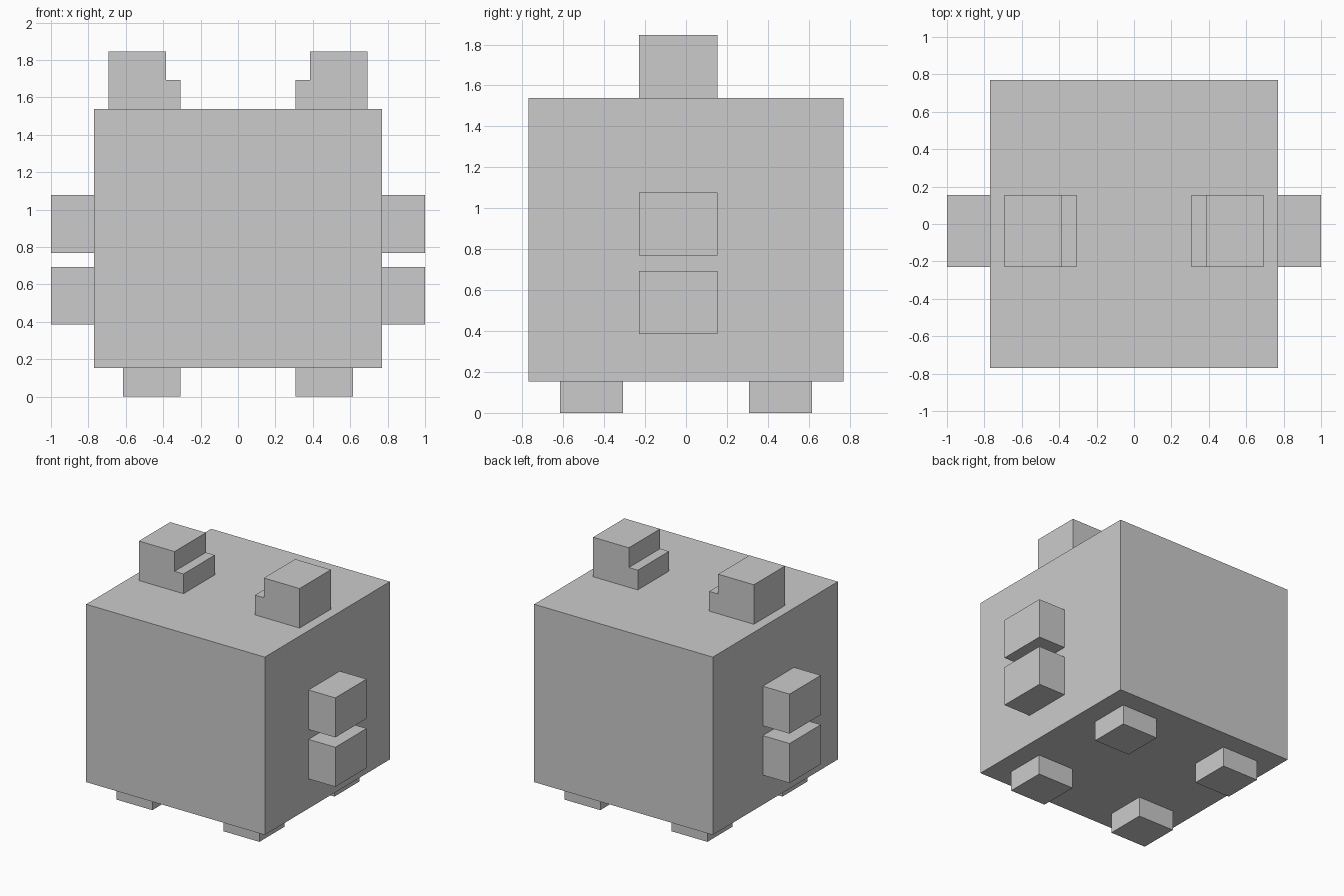
import bpy, bmesh

if "Cube" in bpy.data.objects:
    bpy.data.objects.remove(bpy.data.objects["Cube"])

U = 2 / 26  # one block unit: the model is 26 units wide


def prism(name, profile, y0, y1):
    """Extrude an x-z profile (in block units) from y0 to y1."""
    bm = bmesh.new()
    face = bm.faces.new([bm.verts.new((x * U, y0 * U, z * U)) for x, z in profile])
    ext = bmesh.ops.extrude_face_region(bm, geom=[face])
    new = [v for v in ext["geom"] if isinstance(v, bmesh.types.BMVert)]
    bmesh.ops.translate(bm, verts=new, vec=(0, (y1 - y0) * U, 0))
    bmesh.ops.recalc_face_normals(bm, faces=bm.faces)
    mesh = bpy.data.meshes.new(name)
    bm.to_mesh(mesh)
    bm.free()
    obj = bpy.data.objects.new(name, mesh)
    bpy.context.collection.objects.link(obj)
    return obj


def box(name, x0, x1, y0, y1, z0, z1):
    return prism(name, [(x0, z0), (x1, z0), (x1, z1), (x0, z1)], y0, y1)


# Body block
box("body", -10, 10, -10, 10, 2, 20)

for side, s in (("left", -1), ("right", 1)):
    # Stepped ear with the low step facing inwards
    ear = [(4, 20), (9, 20), (9, 24), (5, 24), (5, 22), (4, 22)]
    prism(f"{side}_ear", [(s * x, z) for x, z in ear], -3, 2)

    # Two stacked side blocks
    for level, z0 in (("lower", 5), ("upper", 10)):
        box(f"{side}_{level}_arm", s * 10, s * 13, -3, 2, z0, z0 + 4)

    # Feet
    for end, t in (("front", -1), ("back", 1)):
        box(f"{side}_{end}_foot", s * 4, s * 8, t * 4, t * 8, 0, 2)
